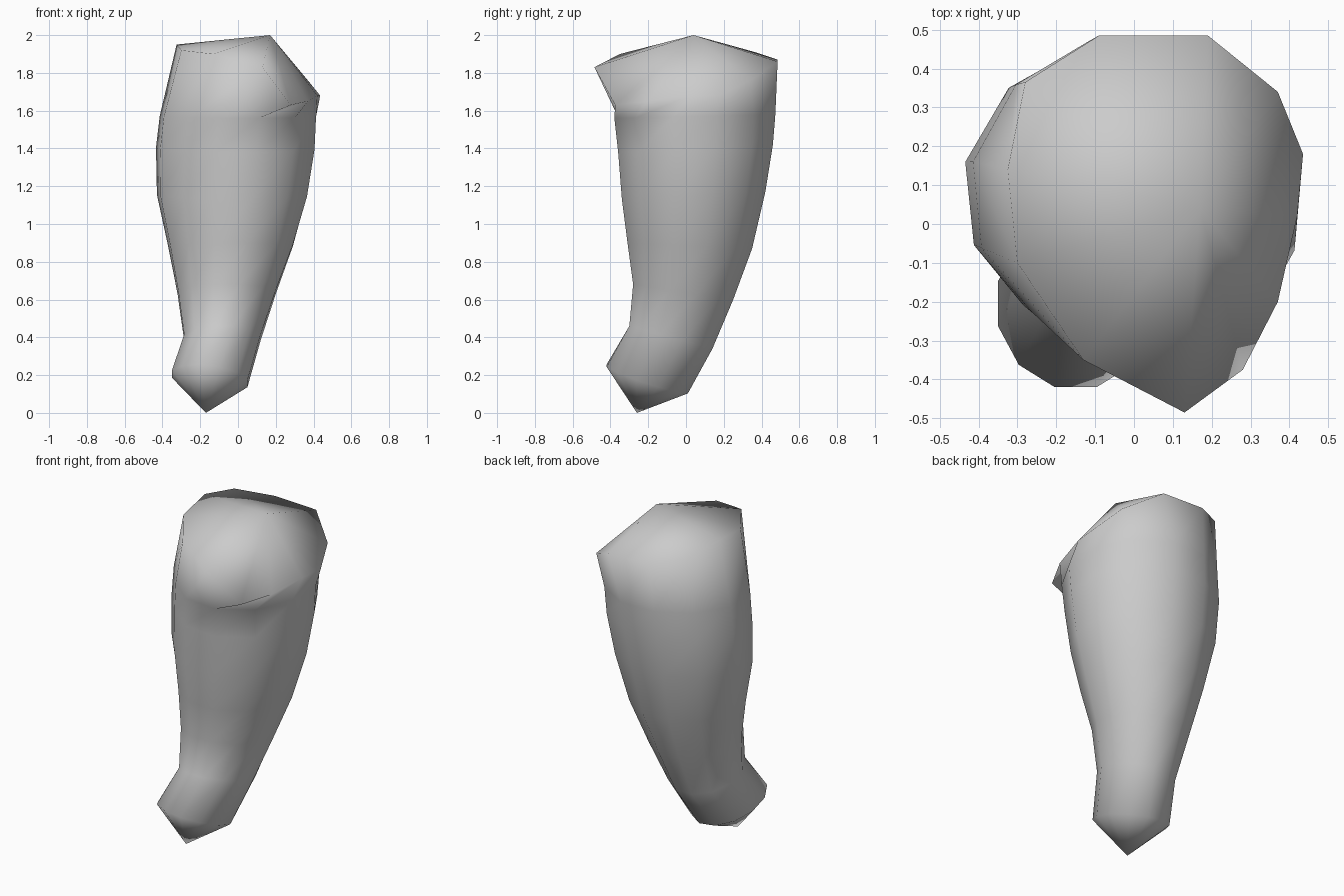
import bpy, bmesh
from math import cos, sin, pi, radians

if "Cube" in bpy.data.objects:
    bpy.data.objects.remove(bpy.data.objects["Cube"])

N = 12
# limb rings: left x, right x, (front y, z), (back y, z), sideways tilt, front-left flattening
RINGS = [
    (-.350, .050, (-.42, .25), (.01, .11), -.025, 0),
    (-.285, .120, (-.30, .46), (.14, .34), 0, 0),
    (-.320, .200, (-.28, .68), (.25, .60), 0, .03),
    (-.370, .290, (-.31, .90), (.35, .87), 0, .08),
    (-.430, .365, (-.34, 1.13), (.42, 1.17), 0, .12),
    (-.435, .405, (-.36, 1.38), (.46, 1.42), 0, .13),
    (-.415, .413, (-.38, 1.56), (.473, 1.58), 0, .13),
]
# uneven upper rim, counter-clockwise from the right side
RIM = [(.435, .18, 1.68), (.37, .34, 1.76), (.19, .485, 1.86), (-.09, .485, 1.87),
       (-.28, .365, 1.91), (-.325, .14, 1.95), (-.30, -.10, 1.92), (-.13, -.35, 1.90),
       (.13, -.485, 1.83), (.28, -.375, 1.63), (.37, -.20, 1.65), (.42, .02, 1.68)]


def ring_points(left, right, front, back, tilt, flat):
    """Slanted oval through the four extreme positions, flattened at front left."""
    pts = []
    for i in range(N):
        a = 2 * pi * (i + .5) / N
        k = (1 - flat * max(0, cos(a - radians(225))) ** 6) / cos(pi / N)
        c, s = cos(a) * k, sin(a) * k
        pts.append(((left + right) / 2 + c * (right - left) / 2,
                    (front[0] + back[0]) / 2 + s * (back[0] - front[0]) / 2,
                    (front[1] + back[1]) / 2 + s * (back[1] - front[1]) / 2 + c * tilt))
    return pts


bm = bmesh.new()
loops = [[bm.verts.new(p) for p in pts]
         for pts in [ring_points(*r) for r in RINGS] + [RIM]]

# side walls
for lo, hi in zip(loops, loops[1:]):
    for i in range(N):
        j = (i + 1) % N
        bm.faces.new((lo[i], lo[j], hi[j], hi[i]))

# pointed lower tip and upper peak
for loop, apex in ((loops[0], (-.17, -.26, 0)), (loops[-1], (.17, .04, 2))):
    v = bm.verts.new(apex)
    for i in range(N):
        bm.faces.new((loop[i], loop[(i + 1) % N], v))

bmesh.ops.recalc_face_normals(bm, faces=bm.faces)
for f in bm.faces:
    f.smooth = True
mesh = bpy.data.meshes.new("limb_segment")
bm.to_mesh(mesh)
bm.free()
bpy.context.collection.objects.link(bpy.data.objects.new("limb_segment", mesh))
